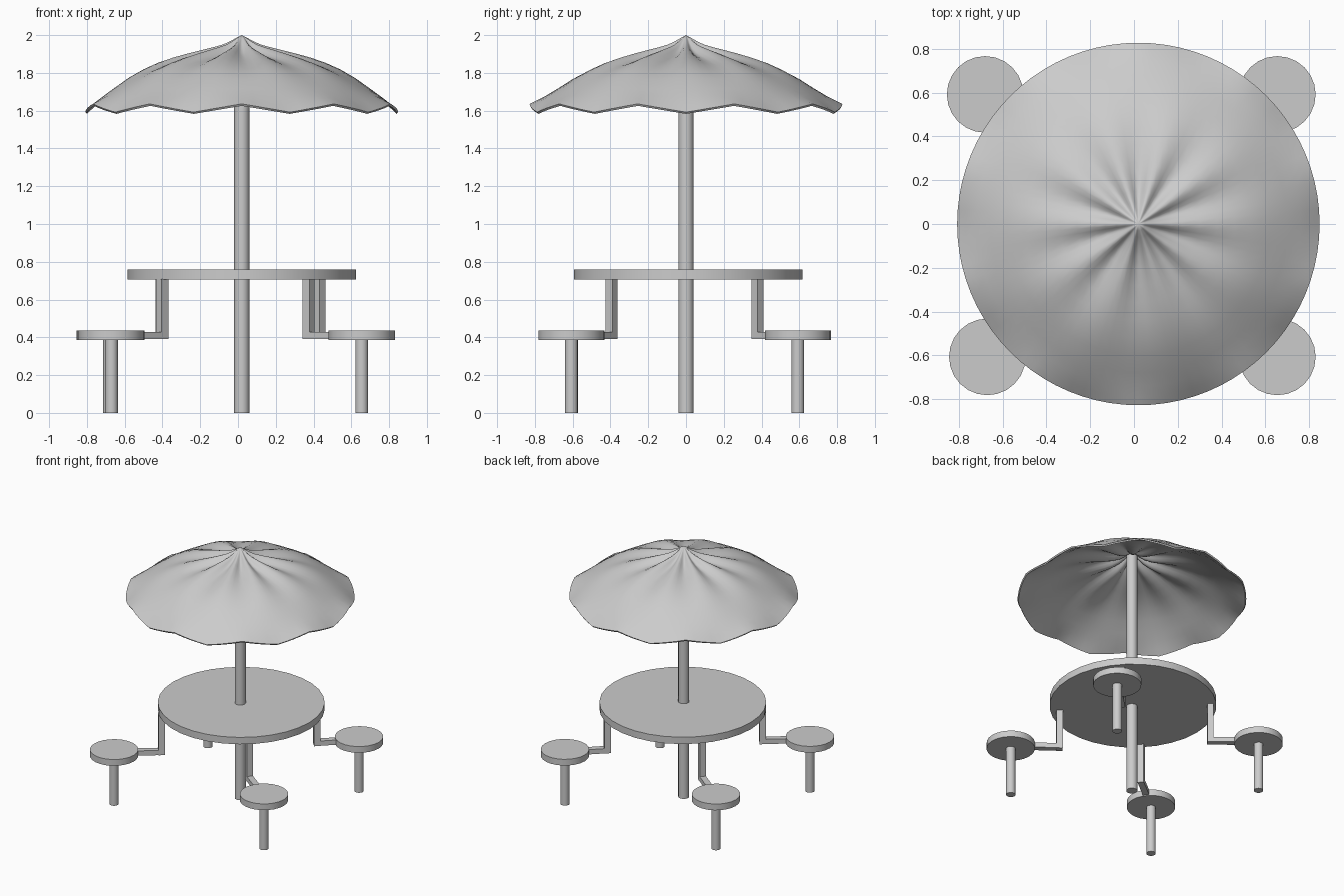
import bpy, bmesh, math
from mathutils import Vector

if "Cube" in bpy.data.objects:
    bpy.data.objects.remove(bpy.data.objects["Cube"])

CX = 0.02  # x of the pole axis


def disc(name, x, y, z0, z1, r, sides):
    bpy.ops.mesh.primitive_cylinder_add(vertices=sides, radius=r, depth=z1 - z0,
                                        location=(x, y, (z0 + z1) / 2))
    ob = bpy.context.object
    ob.name = name
    bpy.ops.object.shade_smooth_by_angle(angle=math.radians(30))
    return ob


def bar(name, centre, size, angle):
    bpy.ops.mesh.primitive_cube_add(size=1, location=centre, rotation=(0, 0, angle))
    ob = bpy.context.object
    ob.name = name
    ob.scale = size
    return ob


def interp(table, r, col):
    for a, b in zip(table, table[1:]):
        if r <= b[0]:
            t = (r - a[0]) / (b[0] - a[0])
            return a[col] + (b[col] - a[col]) * t
    return table[-1][col]


# Pole and table top
disc("pole", CX, 0, 0, 1.965, 0.04, 24)
disc("table_top", CX, 0.012, 0.705, 0.76, 0.604, 32)

# Four seats, each with a leg and a bracket hung from the table
# (seat x, seat y, post x, post y)
places = {
    "front_left": (-0.67, -0.607, -0.40, -0.395),
    "front_right": (0.655, -0.607, 0.373, -0.395),
    "back_left": (-0.68, 0.592, -0.405, 0.378),
    "back_right": (0.655, 0.592, 0.432, 0.378),
}
W = 0.046
for side, (sx, sy, px, py) in places.items():
    disc(side + "_seat", sx, sy, 0.385, 0.435, 0.175, 24)
    disc(side + "_leg", sx, sy, 0, 0.386, 0.034, 16)
    d = Vector((sx - px, sy - py))
    ang = math.atan2(d.y, d.x)
    bar(side + "_post", (px, py, 0.55), (W, W, 0.32), ang)
    # Arm from the post to just inside the seat
    length = d.length - 0.16
    mid = Vector((px, py)) + d.normalized() * (length / 2)
    bar(side + "_arm", (mid.x, mid.y, 0.41), (length, W, 0.038), ang)

# Pleated canopy: radius, height along ribs, height between ribs
profile = [
    (0.03, 1.985, 1.982), (0.06, 1.968, 1.955), (0.10, 1.950, 1.925),
    (0.15, 1.936, 1.902), (0.20, 1.924, 1.888), (0.28, 1.904, 1.872),
    (0.36, 1.882, 1.855), (0.44, 1.855, 1.835), (0.52, 1.819, 1.806),
    (0.60, 1.773, 1.767), (0.68, 1.716, 1.716), (0.74, 1.672, 1.680),
    (0.79, 1.628, 1.655), (0.828, 1.592, 1.636),
]
RIBS, STEPS = 10, 8
N = RIBS * STEPS
bm = bmesh.new()
tip = bm.verts.new((CX, 0, 2.0))
rings = []
for r, rib, gap in profile:
    flat = max(0, (r - 0.6) / (0.828 - 0.6))  # folds become straight scallops at the rim
    ring = []
    for i in range(N):
        t = (i % STEPS) / STEPS
        wave = (1 - math.cos(2 * math.pi * t)) / 2
        straight = 1 - abs(2 * t - 1)
        w = wave + (straight - wave) * flat
        a = 2 * math.pi * i / N
        ring.append(bm.verts.new((CX + r * math.cos(a), r * math.sin(a), rib + (gap - rib) * w)))
    rings.append(ring)
for i in range(N):
    j = (i + 1) % N
    bm.faces.new((tip, rings[0][i], rings[0][j]))
    for a, b in zip(rings, rings[1:]):
        bm.faces.new((a[i], b[i], b[j], a[j]))
bmesh.ops.recalc_face_normals(bm, faces=bm.faces)
mesh = bpy.data.meshes.new("canopy")
bm.normal_update()
if sum(f.normal.z for f in bm.faces) < 0:
    bmesh.ops.reverse_faces(bm, faces=bm.faces)
bm.to_mesh(mesh)
bm.free()
canopy = bpy.data.objects.new("canopy", mesh)
bpy.context.collection.objects.link(canopy)
thick = canopy.modifiers.new("thickness", 'SOLIDIFY')
thick.thickness = 0.012
thick.offset = -1
bpy.ops.object.select_all(action='DESELECT')
bpy.context.view_layer.objects.active = canopy
canopy.select_set(True)
bpy.ops.object.modifier_apply(modifier="thickness")
bpy.ops.object.shade_smooth_by_angle(angle=math.radians(50))
